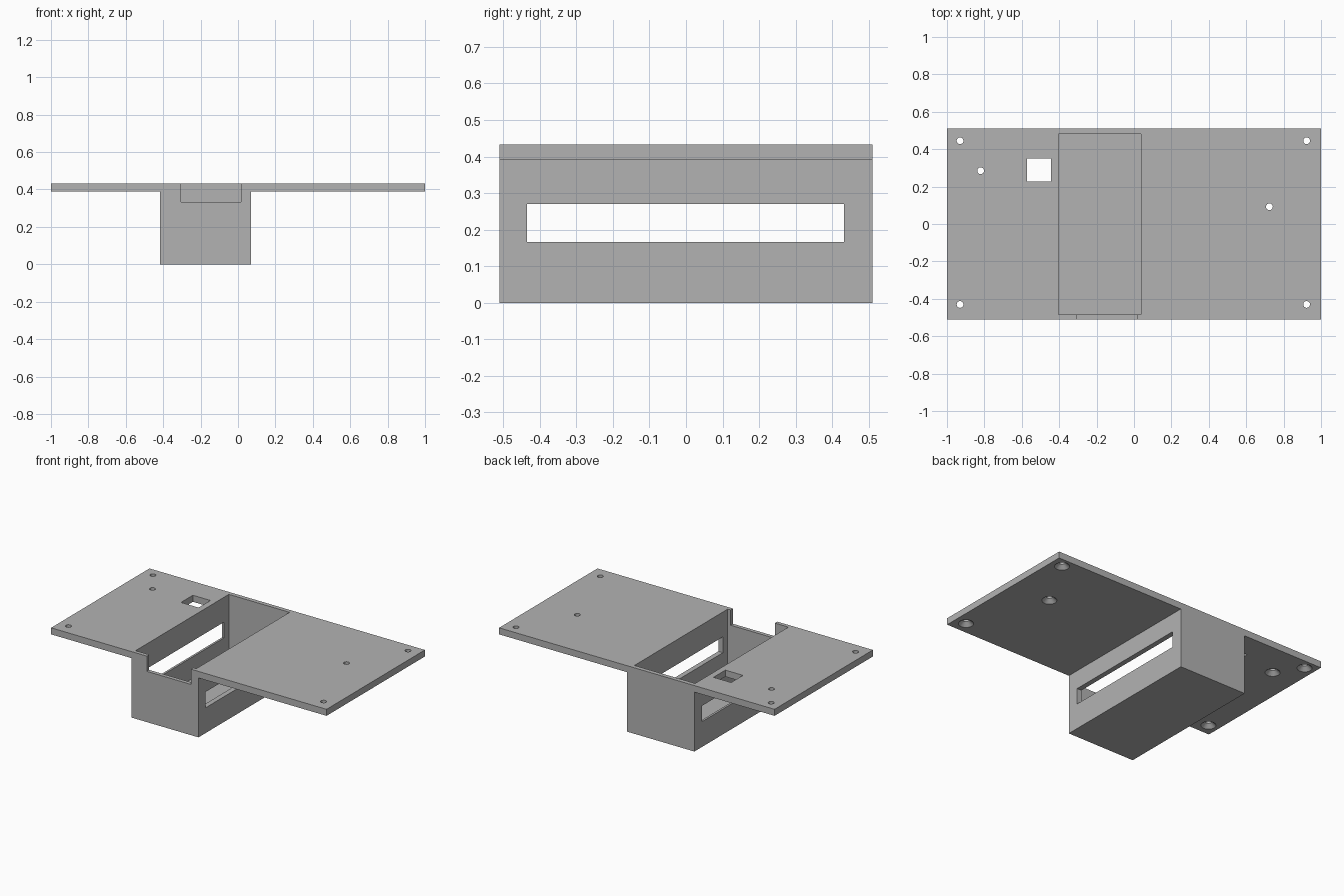
import bpy
import bmesh
from mathutils import Matrix, Vector

cube = bpy.data.objects.get("Cube")
if cube:
    bpy.data.objects.remove(cube, do_unlink=True)

grey = bpy.data.materials.new("grey_plastic")
grey.use_nodes = True
colour = (0.45, 0.45, 0.45, 1)
grey.diffuse_color = colour
grey.node_tree.nodes["Principled BSDF"].inputs["Base Color"].default_value = colour

BOTTOM, TOP = 0.39, 0.433
HALF_Y = 0.51


def make_object(name, bm):
    mesh = bpy.data.meshes.new(name)
    bm.to_mesh(mesh)
    bm.free()
    obj = bpy.data.objects.new(name, mesh)
    bpy.context.scene.collection.objects.link(obj)
    mesh.materials.append(grey)
    return obj


def box(name, x, y, z):
    bm = bmesh.new()
    low, high = Vector((x[0], y[0], z[0])), Vector((x[1], y[1], z[1]))
    bmesh.ops.create_cube(bm, size=1, matrix=Matrix.Translation((low + high) / 2)
                          @ Matrix.Diagonal((high - low).to_4d()))
    return make_object(name, bm)


def tapered(name, x, y, z, r_low, r_high):
    bm = bmesh.new()
    bmesh.ops.create_cone(bm, cap_ends=True, segments=32, radius1=r_low, radius2=r_high,
                          depth=z[1] - z[0],
                          matrix=Matrix.Translation((x, y, (z[0] + z[1]) / 2)))
    return make_object(name, bm)


def boolean(target, tool, operation):
    mod = target.modifiers.new(tool.name, "BOOLEAN")
    mod.operation = operation
    mod.solver = "EXACT"
    mod.object = tool
    bpy.context.view_layer.update()
    evaluated = target.evaluated_get(bpy.context.evaluated_depsgraph_get())
    mesh = bpy.data.meshes.new_from_object(evaluated)
    target.modifiers.clear()
    target.data = mesh
    bpy.data.objects.remove(tool, do_unlink=True)


# Mounting plate with the hanging tray, profiled along y
profile = [(-1, BOTTOM), (-0.418, BOTTOM), (-0.418, 0), (0.07, 0),
           (0.07, BOTTOM), (1, BOTTOM), (1, TOP), (-1, TOP)]
bm = bmesh.new()
face = bm.faces.new([bm.verts.new((x, -HALF_Y, z)) for x, z in profile])
sweep = bmesh.ops.extrude_face_region(bm, geom=[face])
bmesh.ops.translate(bm, vec=(0, 2 * HALF_Y, 0),
                    verts=[v for v in sweep["geom"] if isinstance(v, bmesh.types.BMVert)])
bmesh.ops.recalc_face_normals(bm, faces=bm.faces)
bracket = make_object("mounting_plate_with_tray", bm)

# Open tray, side slots, front notch and square cable hole
openings = [
    ("tray_cavity", (-0.404, 0.037), (-0.485, 0.482), (0.025, 0.6)),
    ("side_slots", (-0.6, 0.3), (-0.435, 0.432), (0.166, 0.27)),
    ("front_notch", (-0.305, 0.015), (-0.6, -0.45), (0.333, 0.6)),
    ("cable_hole", (-0.572, -0.444), (0.226, 0.349), (0.3, 0.6)),
]
for opening in openings:
    boolean(bracket, box(*opening), "DIFFERENCE")

# Screw holes, countersunk from below
holes = [(x, y) for x in (-0.93, 0.923) for y in (-0.43, 0.445)]
holes += [(-0.82, 0.285), (0.724, 0.092)]
for x, y in holes:
    boolean(bracket, tapered("screw_hole", x, y, (0.3, 0.6), 0.018, 0.018), "DIFFERENCE")
    boolean(bracket, tapered("countersink", x, y, (BOTTOM - 0.005, BOTTOM + 0.025), 0.05, 0.017),
            "DIFFERENCE")

bpy.context.view_layer.objects.active = bracket
bracket.select_set(True)
bpy.ops.object.shade_smooth_by_angle(angle=0.5)
